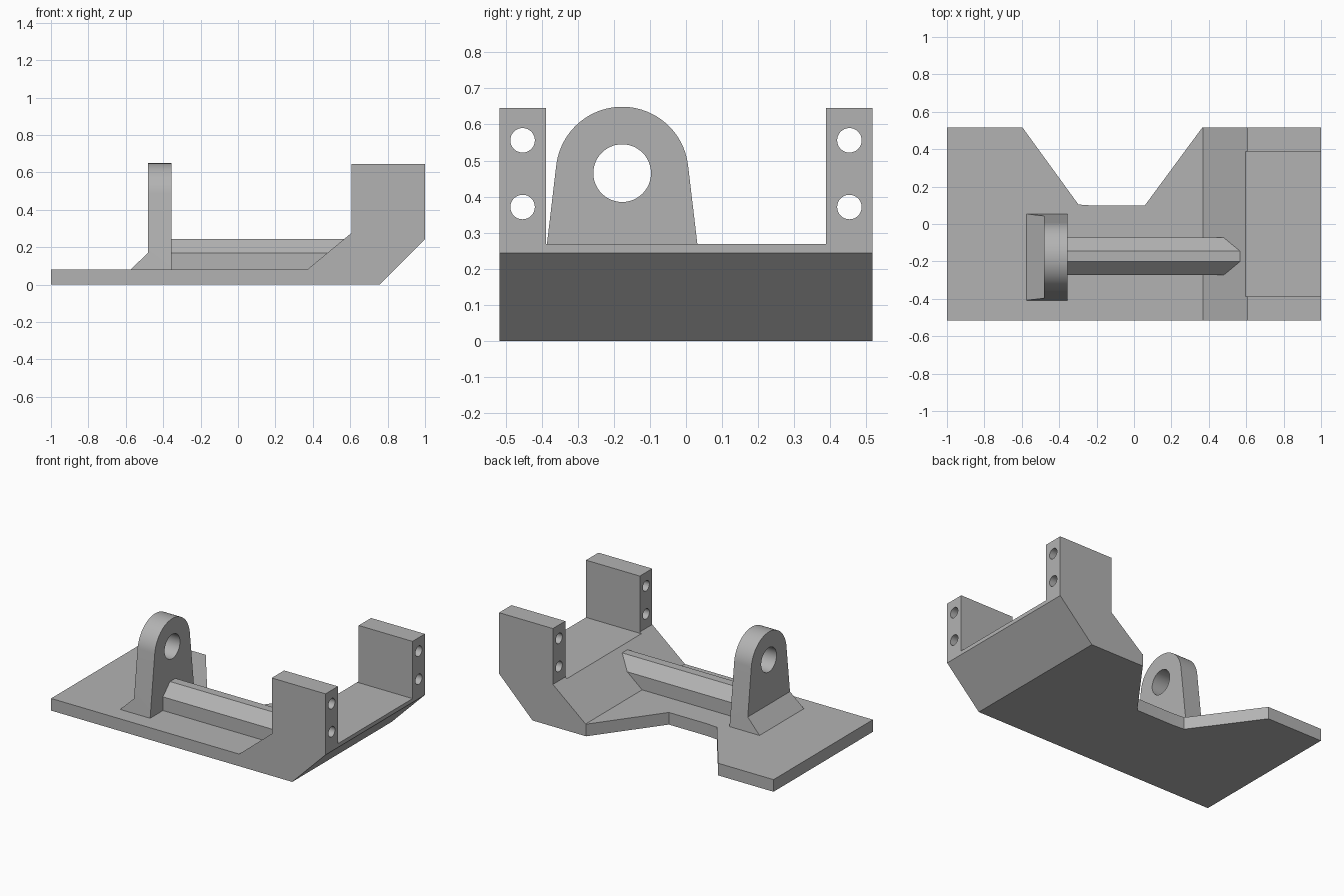
import bpy
import bmesh
import math

if "Cube" in bpy.data.objects:
    bpy.data.objects.remove(bpy.data.objects["Cube"])

grey = bpy.data.materials.new("plain grey")
grey.use_nodes = True
GREY = (0.45, 0.45, 0.45, 1)
grey.diffuse_color = GREY
grey.node_tree.nodes["Principled BSDF"].inputs["Base Color"].default_value = GREY


def prism(name, profile, axis, start, end):
    """Extrude a 2D profile along an axis; the profile holds the other two coordinates in order."""
    def place(p, d):
        co = list(p)
        co.insert("xyz".index(axis), d)
        return co
    bm = bmesh.new()
    rings = [[bm.verts.new(place(p, d)) for p in profile] for d in (start, end)]
    for ring in rings:
        bm.faces.new(ring)
    n = len(profile)
    for i in range(n):
        j = (i + 1) % n
        bm.faces.new((rings[0][i], rings[0][j], rings[1][j], rings[1][i]))
    bmesh.ops.recalc_face_normals(bm, faces=bm.faces)
    mesh = bpy.data.meshes.new(name)
    bm.to_mesh(mesh)
    bm.free()
    mesh.materials.append(grey)
    obj = bpy.data.objects.new(name, mesh)
    bpy.context.collection.objects.link(obj)
    return obj


def arc(cx, cy, r, a0, a1, steps):
    angles = [math.radians(a0 + (a1 - a0) * i / steps) for i in range(steps + 1)]
    return [(cx + r * math.cos(a), cy + r * math.sin(a)) for a in angles]


def circle(cx, cy, r, steps=48):
    return arc(cx, cy, r, 0, 360, steps)[:-1]


def combine(obj, tool, operation="DIFFERENCE"):
    mod = obj.modifiers.new("shape", "BOOLEAN")
    mod.operation, mod.solver, mod.object = operation, "EXACT", tool
    bpy.context.view_layer.objects.active = obj
    bpy.ops.object.modifier_apply(modifier=mod.name)
    bpy.data.objects.remove(tool)


def smooth(obj):
    bpy.ops.object.select_all(action="DESELECT")
    obj.select_set(True)
    bpy.context.view_layer.objects.active = obj
    bpy.ops.object.shade_smooth_by_angle(angle=math.radians(25))


# Base plate, ramp and uprights share one side profile
W = 0.517
body = prism("base_bracket", [(-1, 0), (0.757, 0), (1, 0.243), (1, 0.645), (0.608, 0.645),
                              (0.608, 0.277), (0.37, 0.08), (-1, 0.08)], "y", -W, W)
combine(body, prism("channel_cutter", [(0.5, -0.388), (1.1, -0.388), (1.1, 0.388), (0.5, 0.388)],
                    "z", 0.268, 0.8))

# Tapered notch in the back edge
combine(body, prism("notch_cutter", [(-0.62, 0.55), (-0.597, W), (-0.297, 0.104), (-0.21, 0.098),
                                     (0.057, 0.098), (0.366, W), (0.39, 0.55)], "z", -0.1, 0.3))

# Bolt holes through both uprights
for y in (-0.453, 0.453):
    for z in (0.371, 0.556):
        combine(body, prism("bolt_cutter", circle(y, z, 0.034, 32), "x", 0.5, 1.1))
smooth(body)

# Pivot lug with rounded top, sloping foot and bore
CY, CZ = -0.177, 0.465
lug = prism("pivot_lug", [(CY - 0.231, 0.078), (CY + 0.231, 0.078)]
            + arc(CY, CZ, 0.184, 6.5, 173.5, 40), "x", -0.6, -0.355)
combine(lug, prism("foot_cutter", [(-0.7, 0), (-0.655, 0), (-0.48, 0.172), (-0.48, 0.8), (-0.7, 0.8)],
                   "y", -0.6, 0.4))
combine(lug, prism("bore_cutter", circle(CY, CZ, 0.08), "x", -0.7, -0.2))
smooth(lug)

# Chamfered rib from the lug into the ramp
prism("stiffening_rib", [(-0.274, 0.07), (-0.072, 0.07), (-0.072, 0.17), (-0.145, 0.243),
                         (-0.201, 0.243), (-0.274, 0.17)], "x", -0.36, 0.585)
